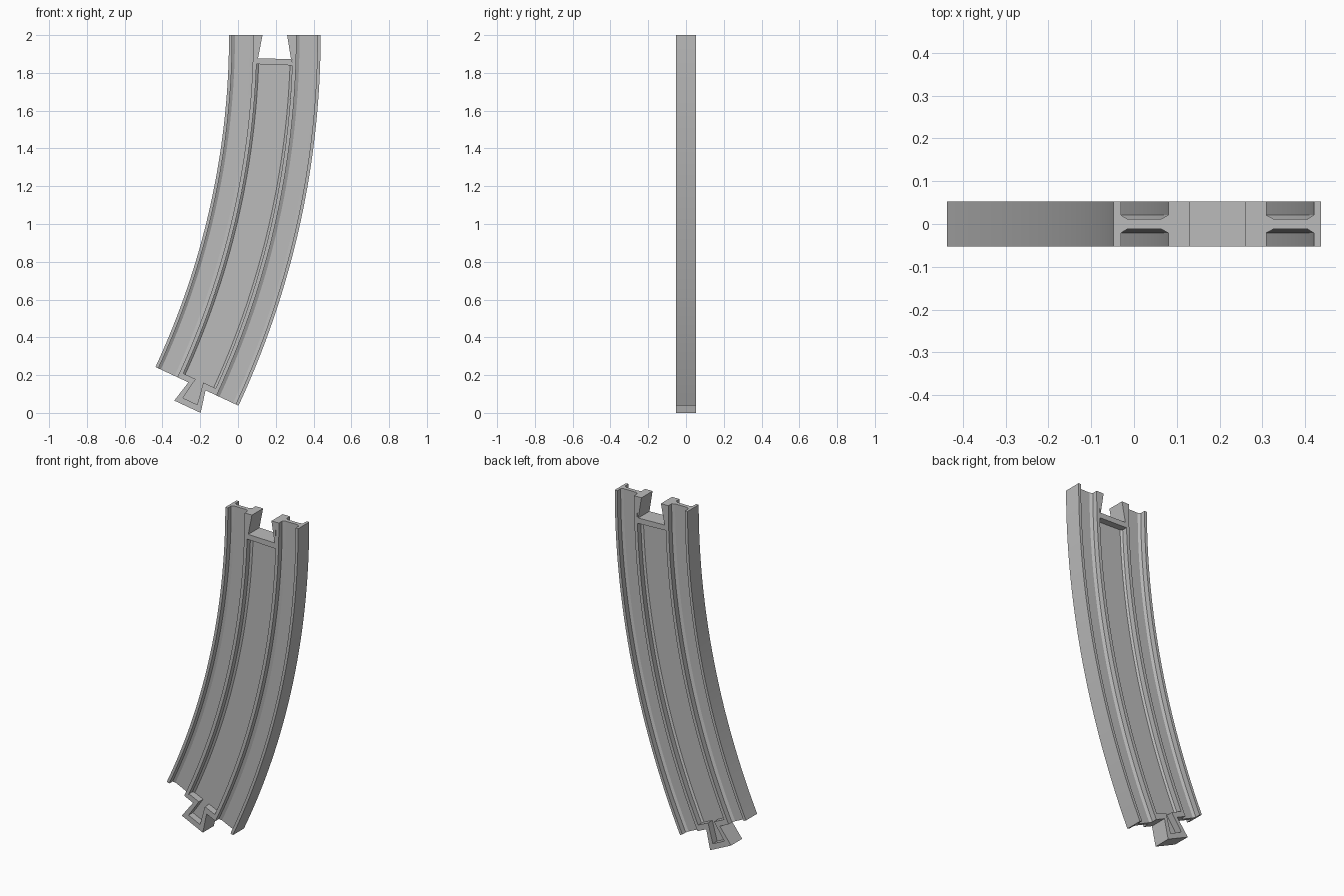
import bpy, bmesh, math

cube = bpy.data.objects.get("Cube")
if cube:
    bpy.data.objects.remove(cube)

RADIUS = 4.4                      # centre line of the bend
ANGLE = math.radians(25)
LENGTH = RADIUS * ANGLE
HALF = 0.053                      # half thickness
STEPS = 40

grey = bpy.data.materials.new("light_grey_plastic")
grey.use_nodes = True
grey.diffuse_color = (0.5, 0.5, 0.5, 1)
grey.node_tree.nodes["Principled BSDF"].inputs["Base Color"].default_value = grey.diffuse_color


def place(r, s, y):
    """Offset r across the track and distance s along it, bent into the arc."""
    a = min(s, LENGTH) / RADIUS
    extra = max(s - LENGTH, 0)
    x = -4.205 + (RADIUS + r) * math.cos(a) - extra * math.sin(a)
    z = 2 - (RADIUS + r) * math.sin(a) - extra * math.cos(a)
    return (x, y, z)


def finish(name, bm):
    bmesh.ops.recalc_face_normals(bm, faces=bm.faces)
    mesh = bpy.data.meshes.new(name)
    bm.to_mesh(mesh)
    bm.free()
    mesh.materials.append(grey)
    obj = bpy.data.objects.new(name, mesh)
    bpy.context.collection.objects.link(obj)
    bpy.ops.object.select_all(action="DESELECT")
    obj.select_set(True)
    bpy.context.view_layer.objects.active = obj
    bpy.ops.object.shade_smooth_by_angle(angle=math.radians(15))


def loft(name, rings):
    bm = bmesh.new()
    rings = [[bm.verts.new(p) for p in ring] for ring in rings]
    n = len(rings[0])
    for a, b in zip(rings, rings[1:]):
        for i in range(n):
            j = (i + 1) % n
            bm.faces.new((a[i], a[j], b[j], b[i]))
    bm.faces.new(rings[0])
    bm.faces.new(rings[-1])
    finish(name, bm)


def sweep(name, half_profile, start, end):
    """Sweep a section, given by its front outline, along the arc."""
    section = half_profile + [(r, -y) for r, y in reversed(half_profile)]
    loft(name, [[place(r, start + (end - start) * k / STEPS, y) for r, y in section]
                for k in range(STEPS + 1)])


def slab(name, outline, half):
    loft(name, [[place(r, s, y) for r, s in outline] for y in (-half, half)])


def mirrored(points):
    return points + [(-r, s) for r, s in reversed(points)]


# Rails: outer lip, chamfered wheel groove, inner ridge on both faces
rail = [(0.2425, -HALF), (0.2255, -HALF), (0.2255, -0.021), (0.211, -0.012),
        (0.131, -0.012), (0.1145, -0.021), (0.1145, -HALF), (0.0945, -HALF)]
for side, name in ((1, "left_rail"), (-1, "right_rail")):
    sweep(name, [(side * r, y) for r, y in rail], 0, LENGTH)

# Thin centre panel with chamfered edges
edge = [(0.0945, -0.021), (0.083, -0.012)]
sweep("centre_panel", mirrored(edge), 0.14, LENGTH)

# Dovetail socket at the top end
slab("socket", mirrored([(0.0945, 0.157), (0.0945, 0), (0.065, 0), (0.0875, 0.125)]), HALF)

# Dovetail tab frame at the bottom end, its recess open to the panel
tab = [(0.022, -0.032), (0.0945, -0.032), (0.0945, 0), (0.05, 0), (0.077, 0.119)]
recess = [(0.042, 0.087)]
frame = [(-r, s) for r, s in recess] + [(-r, s) for r, s in tab] \
    + tab[::-1] + recess
slab("tab_frame", [(r, LENGTH + s) for r, s in frame], HALF)
floor = mirrored([(0.035, -0.01), (0.055, 0.1)])
slab("tab_floor", [(r, LENGTH + s) for r, s in floor], 0.012)
